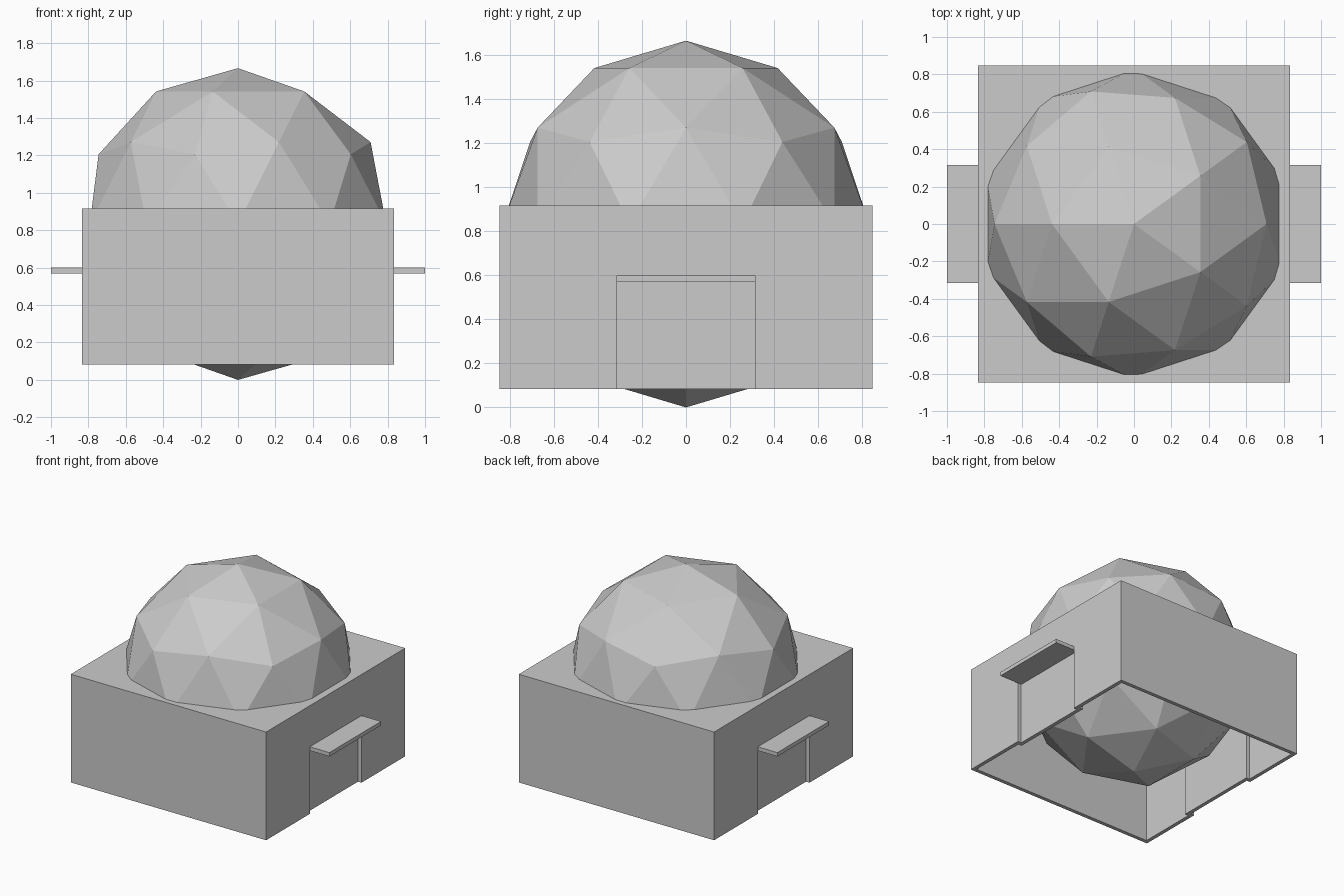
import bpy, bmesh, math

if "Cube" in bpy.data.objects:
    bpy.data.objects.remove(bpy.data.objects["Cube"])

W, D = 0.833, 0.847          # half width, half depth of the base
B, T = 0.083, 0.917          # bottom and top of the base
DW, DH, IN = 0.315, 0.57, 0.03   # door half width, door top, recess depth
WALL = 0.03

# Dome: a faceted ball sunk through the roof
bpy.ops.mesh.primitive_ico_sphere_add(subdivisions=2, radius=0.8333,
                                      location=(0, 0, 0.8333),
                                      rotation=(0, 0, math.pi))
bpy.context.object.name = "dome"

# Base: open-bottomed shell with a recessed door in each side wall
bm = bmesh.new()


def face(*pts):
    bm.faces.new([bm.verts.new(p) for p in pts])


face((-W, -D, T), (W, -D, T), (W, D, T), (-W, D, T))
for s in (1, -1):
    y = -D * s
    face((-W * s, y, B), (W * s, y, B), (W * s, y, T), (-W * s, y, T))
    x, xi, d = W * s, (W - IN) * s, DW * s
    face((x, y, B), (x, -d, B), (x, -d, DH), (x, d, DH),
         (x, d, B), (x, -y, B), (x, -y, T), (x, y, T))
    face((xi, -d, B), (xi, d, B), (xi, d, DH), (xi, -d, DH))
    face((x, -d, DH), (xi, -d, DH), (xi, d, DH), (x, d, DH))
    face((x, -d, B), (xi, -d, B), (xi, -d, DH), (x, -d, DH))
    face((xi, d, B), (x, d, B), (x, d, DH), (xi, d, DH))
bmesh.ops.remove_doubles(bm, verts=bm.verts, dist=1e-4)
bmesh.ops.recalc_face_normals(bm, faces=bm.faces)
mesh = bpy.data.meshes.new("base_shell")
bm.to_mesh(mesh)
bm.free()
base = bpy.data.objects.new("base_shell", mesh)
bpy.context.collection.objects.link(base)
mod = base.modifiers.new("wall_thickness", 'SOLIDIFY')
mod.thickness = WALL
mod.offset = -1
mod.use_even_offset = True

# Awnings: a flat slab above each door
for s, side in ((1, "right"), (-1, "left")):
    x0, x1 = W - 0.01, 1.0
    bpy.ops.mesh.primitive_cube_add(size=1, location=(s * (x0 + x1) / 2, 0, DH + 0.015))
    slab = bpy.context.object
    slab.name = side + "_awning"
    slab.scale = (x1 - x0, 2 * DW, 0.03)
